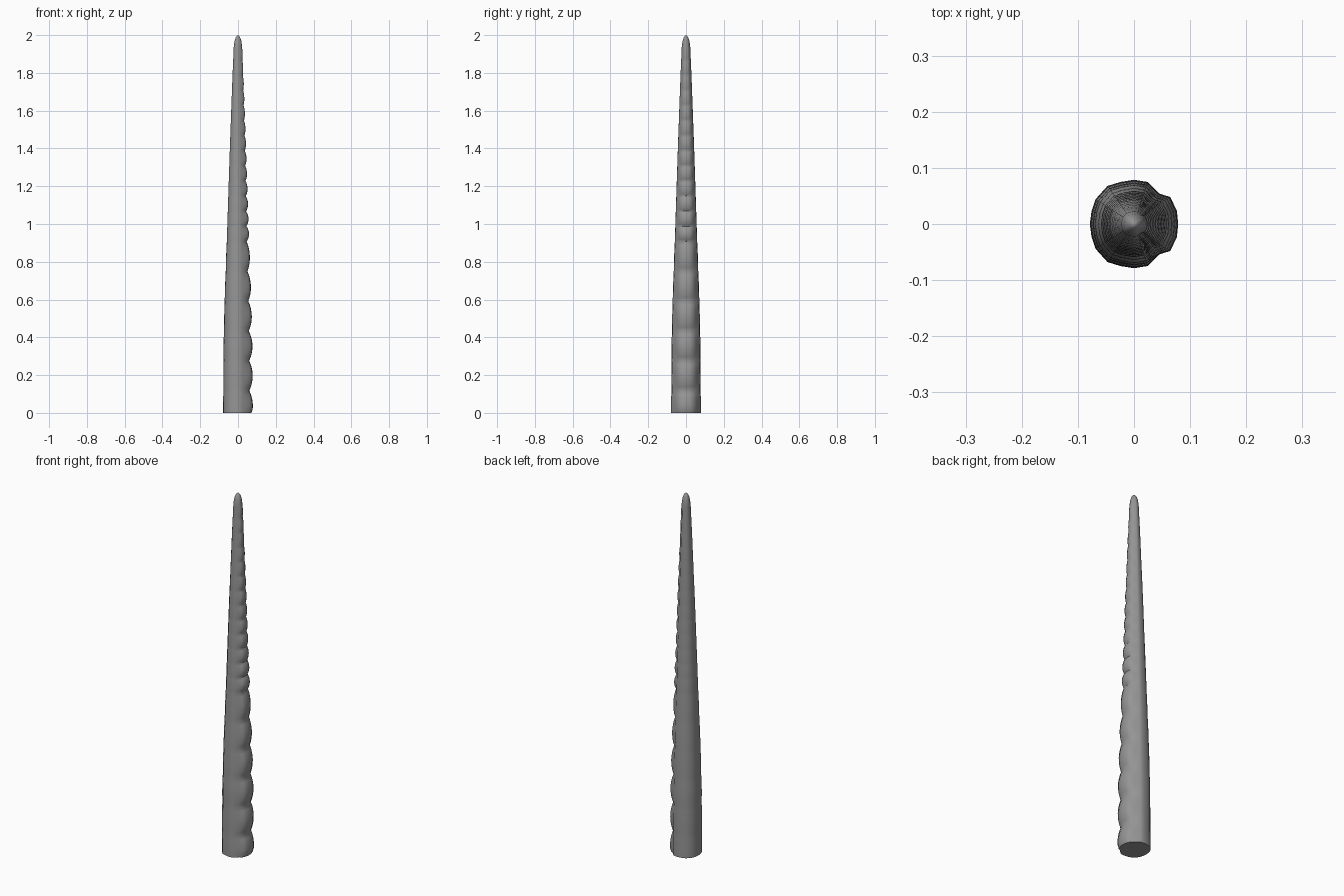
import bpy, bmesh, math

if "Cube" in bpy.data.objects:
    bpy.data.objects.remove(bpy.data.objects["Cube"])

# Half cross-section at unit radius: (x, y, how strongly the lobes move the point)
HALF = [(1.0, 0.0, 1.0), (0.97, 0.3, 1.0), (0.82, 0.61, 0.75), (0.57, 0.69, 0.25),
        (0.31, 0.95, 0.05), (0.0, 1.0, 0.05), (-0.31, 0.95, 0.05), (-0.6, 0.86, 0.05),
        (-0.87, 0.56, 0.05), (-0.96, 0.29, 0.05), (-1.0, 0.0, 0.05)]
SECTION = HALF + [(x, -y, w) for x, y, w in HALF[-2:0:-1]]

# Taper: (height, radius)
TAPER = [(0, 0.079), (0.35, 0.077), (0.6, 0.071), (0.95, 0.0585), (1.4, 0.0435),
         (1.8, 0.0285), (1.95, 0.022)]

# Valleys between lobes: wide spacing below, narrow above
VALLEYS = [-0.04 + 0.158 * i for i in range(7)] + [0.908 + 0.08 * i for i in range(1, 14)]


def radius(z):
    for (z0, r0), (z1, r1) in zip(TAPER, TAPER[1:]):
        if z <= z1:
            return r0 + (r1 - r0) * (z - z0) / (z1 - z0)
    return TAPER[-1][1]


def add_ring(bm, z, scale, depth):
    return [bm.verts.new((x * scale * (1 - depth * w), y * scale * (1 - depth * w), z))
            for x, y, w in SECTION]


# Rings of the tapered shaft, pinched at each valley
bm = bmesh.new()
rings = [add_ring(bm, 0, radius(0), 0.1)]
STEPS = 8
for a, b in zip(VALLEYS, VALLEYS[1:]):
    for i in range(STEPS):
        t = i / STEPS
        z = a + (b - a) * t
        if 0.01 < z < 1.94:
            pinch = 0.24 if z < 0.9 else 0.24 - 0.12 * (z - 0.9)
            rings.append(add_ring(bm, z, radius(z), pinch * (1 - math.sin(math.pi * t) ** 0.8)))

# Rounded tip
for z, r in [(1.95, 0.021), (1.97, 0.018), (1.985, 0.013), (1.995, 0.007)]:
    rings.append(add_ring(bm, z, r, 0.04))

n = len(SECTION)
for lo, hi in zip(rings, rings[1:]):
    for i in range(n):
        j = (i + 1) % n
        bm.faces.new((lo[i], lo[j], hi[j], hi[i]))
bm.faces.new(rings[0][::-1])
apex = bm.verts.new((0, 0, 2.0))
for i in range(n):
    bm.faces.new((rings[-1][i], rings[-1][(i + 1) % n], apex))

mesh = bpy.data.meshes.new("lobed_shaft")
bm.to_mesh(mesh)
bm.free()
shaft = bpy.data.objects.new("lobed_shaft", mesh)
bpy.context.collection.objects.link(shaft)

gray = bpy.data.materials.new("gray")
gray.diffuse_color = (0.3, 0.3, 0.3, 1)
gray.use_nodes = True
gray.node_tree.nodes["Principled BSDF"].inputs["Base Color"].default_value = gray.diffuse_color
mesh.materials.append(gray)

bpy.context.view_layer.objects.active = shaft
shaft.select_set(True)
bpy.ops.object.shade_smooth_by_angle(angle=math.radians(50))
